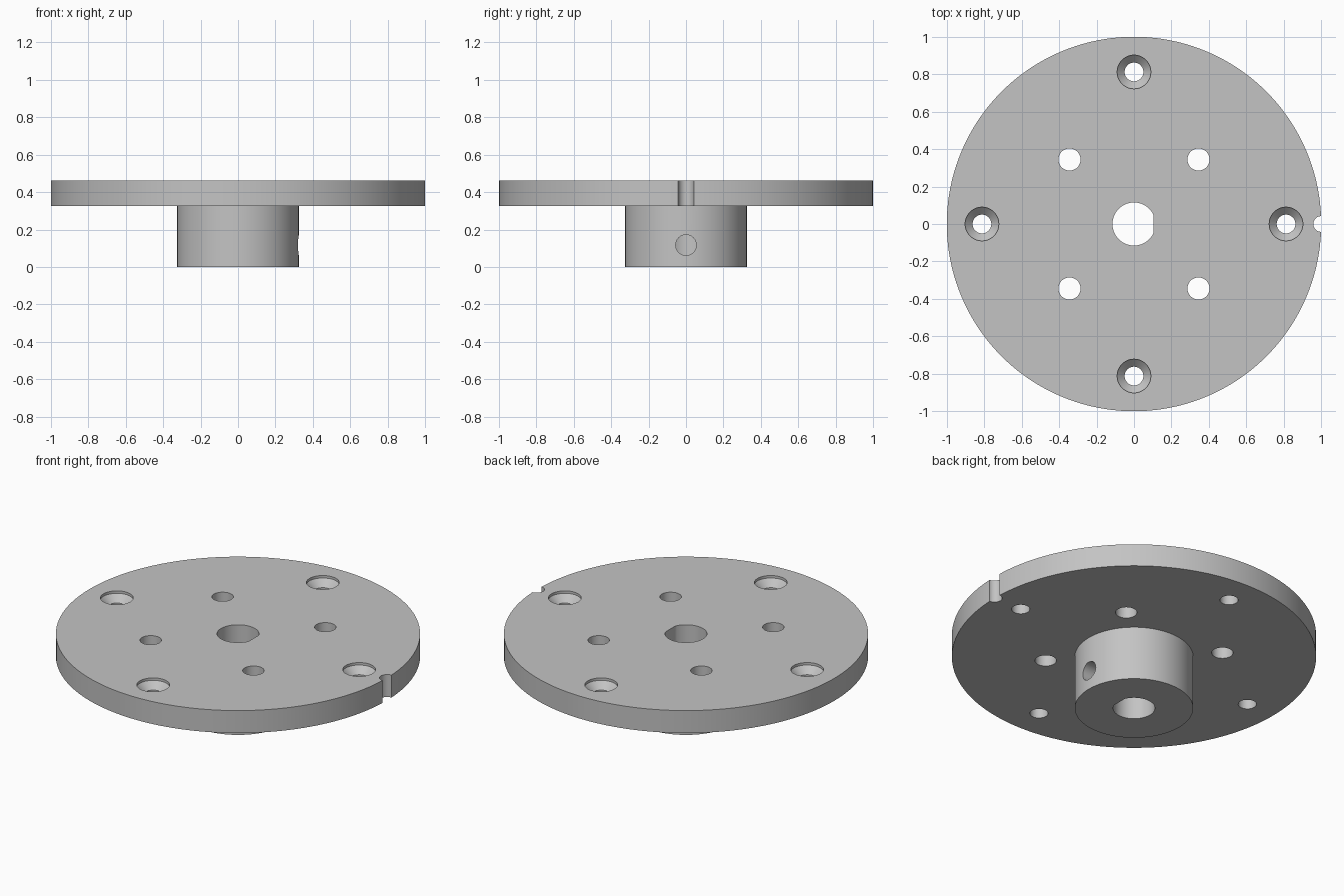
import bpy, math
from mathutils import Matrix, Vector

if "Cube" in bpy.data.objects:
    bpy.data.objects.remove(bpy.data.objects["Cube"], do_unlink=True)

TOP, UNDER = 0.462, 0.326
HUB_R, BORE_R, FLAT_X = 0.325, 0.115, 0.105

metal = bpy.data.materials.new("plain grey metal")
metal.use_nodes = True
grey = (0.55, 0.55, 0.55, 1)
metal.diffuse_color = grey
metal.node_tree.nodes["Principled BSDF"].inputs["Base Color"].default_value = grey


def lathe(name, profile, segments):
    """Closed solid from (radius, z) points, capped at both ends."""
    verts, faces = [], []
    for r, z in profile:
        for i in range(segments):
            a = 2 * math.pi * i / segments
            verts.append((r * math.cos(a), r * math.sin(a), z))
    for k in range(len(profile) - 1):
        for i in range(segments):
            j = (i + 1) % segments
            lo, hi = k * segments, (k + 1) * segments
            faces.append((lo + i, lo + j, hi + j, hi + i))
    faces.append(tuple(reversed(range(segments))))
    faces.append(tuple(range(len(verts) - segments, len(verts))))
    mesh = bpy.data.meshes.new(name)
    mesh.from_pydata(verts, [], faces)
    obj = bpy.data.objects.new(name, mesh)
    bpy.context.collection.objects.link(obj)
    return obj


def cut(target, cutter):
    """Subtract the cutter and discard it."""
    cutter.hide_render = True
    mod = target.modifiers.new("cut", "BOOLEAN")
    mod.operation = "DIFFERENCE"
    mod.solver = "EXACT"
    mod.object = cutter
    bpy.context.view_layer.objects.active = target
    bpy.ops.object.modifier_apply(modifier=mod.name)
    bpy.data.objects.remove(cutter, do_unlink=True)


def drill(target, profile, x, y, segments=48):
    cutter = lathe("drill", profile, segments)
    cutter.data.transform(Matrix.Translation((x, y, 0)))
    cut(target, cutter)


# Disc and hub turned as one solid
flange = lathe("flanged_hub", [(HUB_R, 0), (HUB_R, UNDER), (1, UNDER), (1, TOP)], 160)
flange.data.materials.append(metal)

# Shaft bore with a flat on the left
bore = lathe("bore_cutter", [(BORE_R, -0.1), (BORE_R, 0.6)], 96)
for v in bore.data.vertices:
    v.co.x = min(v.co.x, FLAT_X)
cut(flange, bore)

# Countersunk holes near the rim and plain holes on the diagonals
sunk = [(0.05, 0.2), (0.05, TOP - 0.055), (0.09, TOP - 0.015), (0.09, 0.6)]
plain = [(0.059, 0.2), (0.059, 0.6)]
for i in range(4):
    a = i * math.pi / 2
    drill(flange, sunk, 0.812 * math.cos(a), 0.812 * math.sin(a))
    a += math.pi / 4
    drill(flange, plain, 0.487 * math.cos(a), 0.487 * math.sin(a))

# Round notch in the rim
drill(flange, [(0.042, 0.2), (0.042, 0.6)], 1.0, 0)

# Set screw hole through the hub wall into the bore
screw = lathe("screw_cutter", [(0.055, 0), (0.055, 0.5)], 48)
screw.data.transform(Matrix.Translation((0, 0, 0.117)) @ Matrix.Rotation(math.pi / 2, 4, "Y"))
cut(flange, screw)

# Smooth round walls, crisp edges
bpy.ops.object.select_all(action="DESELECT")
flange.select_set(True)
bpy.context.view_layer.objects.active = flange
bpy.ops.object.shade_smooth_by_angle(angle=math.radians(30))
